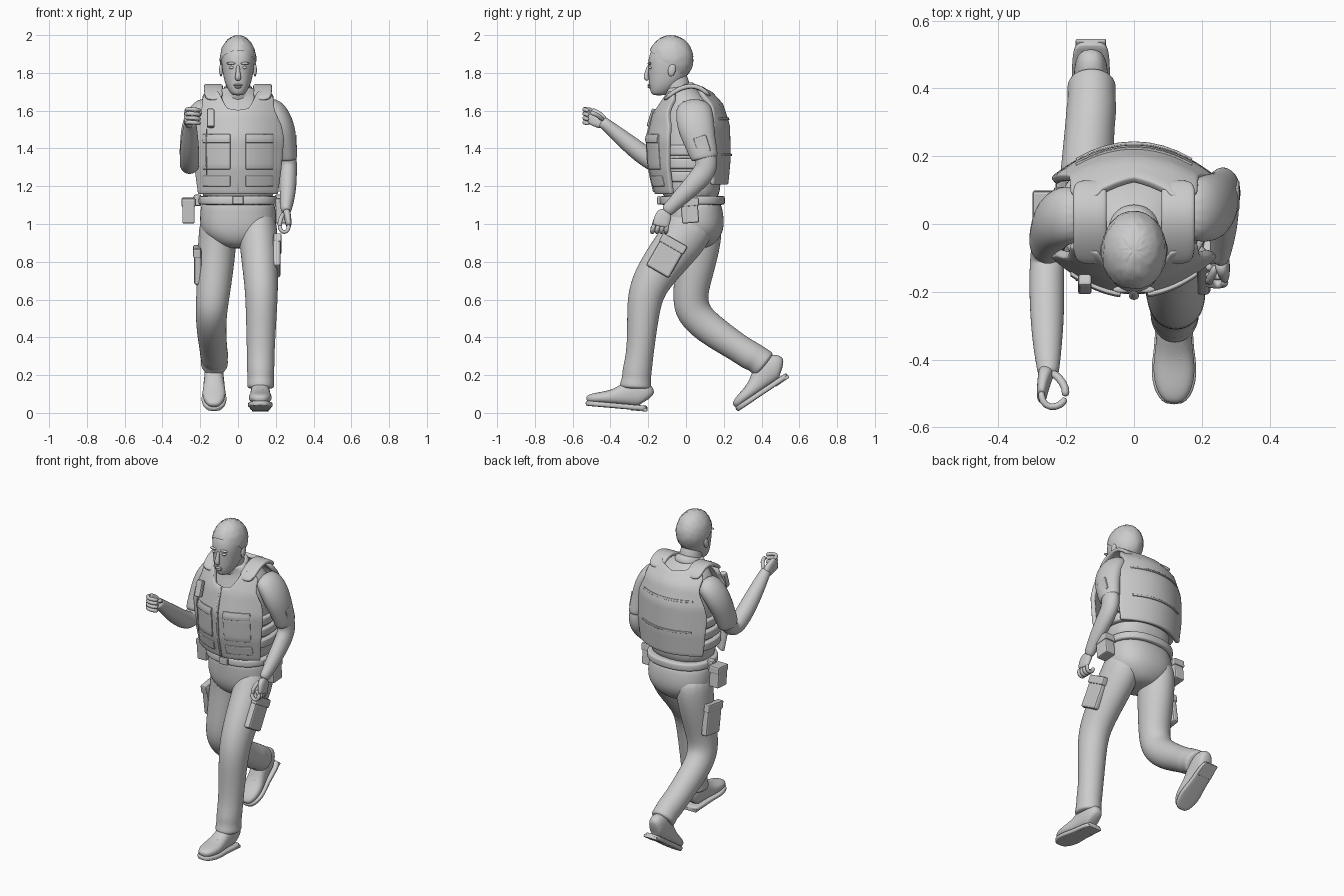
import bpy, bmesh, math, random
from mathutils import Vector, Matrix

random.seed(4)
X, Y, Z = Vector((1, 0, 0)), Vector((0, 1, 0)), Vector((0, 0, 1))


def finish(bm, name, sub=0, smooth=True):
    bmesh.ops.recalc_face_normals(bm, faces=bm.faces)
    me = bpy.data.meshes.new(name)
    bm.to_mesh(me)
    bm.free()
    for p in me.polygons:
        p.use_smooth = smooth
    ob = bpy.data.objects.new(name, me)
    bpy.context.collection.objects.link(ob)
    if sub:
        ob.modifiers.new("sub", "SUBSURF").levels = sub
        ob.modifiers["sub"].render_levels = sub
    return ob


def loft(name, rings, ref=X, p=2.0, n=16, flat=False, sub=2):
    """Skin of rings (x, y, z, half width along ref, other half width)."""
    bm = bmesh.new()
    pts = [Vector(r[:3]) for r in rings]
    loops = []
    for i, r in enumerate(rings):
        if flat:
            a, b = X, Y
        else:
            t = (pts[min(i + 1, len(pts) - 1)] - pts[max(i - 1, 0)]).normalized()
            a = (ref - t * ref.dot(t)).normalized()
            b = t.cross(a)
        loop = []
        for k in range(n):
            c, s = math.cos(2 * math.pi * k / n), math.sin(2 * math.pi * k / n)
            c = math.copysign(abs(c) ** (2 / p), c)
            s = math.copysign(abs(s) ** (2 / p), s)
            loop.append(bm.verts.new(pts[i] + a * c * r[3] + b * s * r[4]))
        loops.append(loop)
    for l0, l1 in zip(loops, loops[1:]):
        for k in range(n):
            bm.faces.new((l0[k], l0[(k + 1) % n], l1[(k + 1) % n], l1[k]))
    bm.faces.new(loops[0])
    bm.faces.new(loops[-1])
    return finish(bm, name, sub)


def stack(name, rows, p=2.3):
    """Horizontal sections (z, half width, front y, back y)."""
    return loft(name, [(0, (f + b) / 2, z, w, (b - f) / 2) for z, w, f, b in rows], p=p, n=24, flat=True)


def tube(name, pts, r, ref=X, n=8):
    return loft(name, [(*q, r, r) for q in pts], ref=ref, n=n, sub=1)


def blob(name, loc, scale, rot=0):
    bm = bmesh.new()
    bmesh.ops.create_uvsphere(bm, u_segments=24, v_segments=14, radius=1)
    m = Matrix.Translation(loc) @ Matrix.Rotation(rot, 4, 'X') @ Matrix.Diagonal((*scale, 1))
    bm.transform(m)
    return finish(bm, name)


def box(name, loc, size, rot=0, bev=.008):
    bm = bmesh.new()
    bmesh.ops.create_cube(bm, size=1)
    bm.transform(Matrix.Translation(loc) @ Matrix.Rotation(rot, 4, 'X') @ Matrix.Diagonal((*size, 1)))
    bmesh.ops.bevel(bm, geom=bm.edges[:], offset=bev, segments=2, affect='EDGES', profile=.5)
    return finish(bm, name, smooth=False)


def curve(t, tab):
    for (a, va), (b, vb) in zip(tab, tab[1:]):
        if t <= b:
            return va + (vb - va) * max(0, (t - a) / (b - a))
    return tab[-1][1]


def panel(name, fn, nu, nv, thick):
    """Curved sheet fn(u, v) with thickness and softened rim."""
    bm = bmesh.new()
    g = [[bm.verts.new(fn(i / nu, j / nv)) for i in range(nu + 1)] for j in range(nv + 1)]
    for j in range(nv):
        for i in range(nu):
            bm.faces.new((g[j][i], g[j][i + 1], g[j + 1][i + 1], g[j + 1][i]))
    ob = finish(bm, name)
    so = ob.modifiers.new("solid", "SOLIDIFY")
    so.thickness, so.offset = thick, 0
    be = ob.modifiers.new("bevel", "BEVEL")
    be.width, be.segments, be.angle_limit = thick * .25, 2, math.radians(50)
    return ob


# Head, hair and face
stack("head", [(1.68, .028, -.178, -.11), (1.70, .046, -.188, -.08), (1.73, .063, -.195, -.04), (1.77, .076, -.198, 0),
               (1.82, .085, -.2, .02), (1.86, .089, -.202, .03), (1.91, .087, -.191, .028),
               (1.95, .07, -.16, .0), (1.975, .045, -.13, -.03)], p=2.15)
loft("neck", [(0, -.02, 1.64, .075, .08), (0, -.05, 1.72, .064, .07), (0, -.07, 1.82, .062, .07)])
bm = bmesh.new()
bmesh.ops.create_uvsphere(bm, u_segments=48, v_segments=30, radius=1)
for v in bm.verts:
    v.co *= 1 + random.uniform(-.012, .018)
bm.transform(Matrix.Translation((0, -.08, 1.874)) @ Matrix.Diagonal((.096, .119, .124, 1)))
bmesh.ops.bisect_plane(bm, geom=bm.verts[:] + bm.edges[:] + bm.faces[:], plane_co=(0, -.195, 1.92),
                       plane_no=(0, .6, .8), clear_inner=True)
finish(bm, "hair")
loft("nose", [(0, -.196, 1.845, .009, .008), (0, -.208, 1.80, .012, .012), (0, -.214, 1.775, .018, .015),
              (0, -.2, 1.76, .015, .012)], n=10)
for s in (-1, 1):
    blob("ear", (s * .09, -.075, 1.815), (.01, .02, .034), -.2)
    blob("eye", (s * .034, -.188, 1.828), (.015, .01, .008))
    blob("brow", (s * .036, -.193, 1.85), (.026, .01, .007))
blob("upper_lip", (0, -.194, 1.736), (.024, .011, .006))
blob("lower_lip", (0, -.192, 1.725), (.02, .012, .007))

# Shirt torso and collar
stack("shirt", [(1.1, .19, -.12, .17), (1.2, .195, -.13, .185), (1.35, .2, -.155, .19), (1.5, .203, -.155, .19),
                (1.6, .19, -.12, .16), (1.66, .155, -.1, .12), (1.70, .11, -.1, .075), (1.73, .075, -.11, .04)])
loft("collar", [(0, -.015, 1.67, .09, .095), (0, -.03, 1.71, .08, .085), (0, -.038, 1.735, .074, .08)])

# Vest plates follow these front and back surfaces
FY = [(1.15, -.15), (1.3, -.185), (1.45, -.195), (1.58, -.165), (1.68, -.115), (1.74, -.06)]
BY = [(1.2, .21), (1.35, .224), (1.52, .22), (1.63, .185), (1.7, .12), (1.75, .07)]
W = [(1.15, .205), (1.3, .225), (1.45, .238), (1.52, .225), (1.6, .188), (1.75, .18)]
FTOP = [(0, 1.6), (.3, 1.61), (.42, 1.65), (.55, 1.7), (.88, 1.69), (1, 1.66)]
BTOP = [(0, 1.69), (.5, 1.71), (.6, 1.725), (.88, 1.71), (1, 1.67)]


def front(x, z, off=0):
    return Vector((x, curve(z, FY) + 1.9 * x * x - off, z))


def back(x, z, off=0):
    return Vector((x, curve(z, BY) - 1.7 * x * x + off, z))


def plate(name, surf, top, zb):
    def fn(u, v):
        u = 2 * u - 1
        z = zb + v * (curve(abs(u), top) - zb)
        return surf(u * curve(z, W), z)
    return panel(name, fn, 28, 22, .026)


def patch(name, surf, x0, x1, z0, z1, off=.014, thick=.012):
    return panel(name, lambda u, v: surf(x0 + u * (x1 - x0), z0 + v * (z1 - z0), off), 8, 6, thick)


plate("vest_front", front, FTOP, 1.16)
plate("vest_back", back, BTOP, 1.21)
patch("zip", front, -.006, .006, 1.17, 1.6)
for s in (-1, 1):
    xa, xb = sorted((s * .04, s * .185))
    patch("chest_pocket", front, xa, xb, 1.29, 1.47)
    patch("chest_flap", front, xa, xb, 1.43, 1.475, .019)
    patch("lower_pocket", front, xa, xb, 1.2, 1.255)
    loft("shoulder_strap", [(s * .128, -.12, 1.655, .05, .012), (s * .13, -.05, 1.712, .05, .013),
                            (s * .13, .02, 1.735, .05, .014), (s * .13, .08, 1.722, .05, .013),
                            (s * .13, .13, 1.675, .05, .012)], p=4)
for z in (1.36, 1.55):
    patch("back_seam", back, -.17, .17, z, z + .012)
for z in (1.25, 1.32, 1.39):
    stack("side_strap", [(z - .03, .217, -.14, .19), (z - .026, .222, -.145, .195),
                         (z + .026, .224, -.145, .195), (z + .03, .219, -.14, .19)], p=2.5)
box("radio", (-.145, -.178, 1.56), (.04, .035, .1), -.3)
tube("radio_cable", [(-.165, -.165, 1.51), (-.172, -.165, 1.4), (-.165, -.155, 1.25)], .004)

# Hips, belt and pouches
stack("hips", [(1.14, .19, -.12, .175), (1.08, .2, -.12, .195), (1.0, .205, -.12, .205), (.94, .185, -.11, .19),
               (.89, .12, -.08, .15), (.87, .06, -.03, .1)])
stack("belt", [(1.1, .2, -.135, .2), (1.104, .212, -.142, .208), (1.146, .21, -.14, .208), (1.15, .2, -.132, .2)])
box("buckle", (0, -.143, 1.125), (.06, .02, .045))
for s, x, y in ((-1, .262, .05), (1, .232, .02)):
    box("belt_pouch", (s * x, y, 1.07), (.066, .09, .13), .08)
    box("pouch_flap", (s * x, y, 1.115), (.074, .097, .045), .08)
    box("pouch_loop", (s * .215, y, 1.125), (.04, .04, .06))

# Trouser legs: front leg on +x, trailing leg on -x
loft("front_trouser_leg", [(.1, .06, 1.06, .1, .13), (.107, -.0, .94, .105, .13), (.115, -.1, .82, .1, .118),
                           (.122, -.185, .7, .092, .105), (.125, -.222, .6, .087, .095), (.122, -.232, .45, .08, .08),
                           (.12, -.245, .3, .074, .073), (.12, -.26, .22, .074, .08), (.12, -.262, .18, .07, .077),
                           (.12, -.268, .145, .074, .086), (.12, -.268, .125, .07, .082)])
loft("rear_trouser_leg", [(-.1, .06, 1.06, .1, .13), (-.108, .07, .93, .104, .125), (-.118, .05, .79, .1, .11),
                          (-.13, .025, .65, .092, .095), (-.14, .025, .55, .086, .1), (-.142, .085, .475, .082, .09),
                          (-.137, .19, .4, .078, .083), (-.13, .29, .335, .074, .075), (-.125, .345, .3, .076, .08),
                          (-.125, .37, .29, .071, .074), (-.125, .405, .262, .074, .08), (-.125, .42, .25, .07, .075)])
for x, y, z, r in ((.205, -.105, .83, -.52), (-.212, .045, .78, .15)):
    d = Matrix.Rotation(r, 3, 'X') @ Vector((0, 0, .075))
    box("cargo_pocket", (x, y, z), (.04, .14, .19), r, .012)
    box("cargo_flap", (x + math.copysign(.004, x), y + d.y, z + d.z), (.042, .148, .05), r)

# Boots, built heel at origin and toe to -y
FOOT = [(-.005, .03, .1), (-.02, .046, .145), (-.07, .052, .165), (-.12, .052, .14), (-.17, .055, .104),
        (-.22, .063, .082), (-.27, .06, .07), (-.31, .045, .058), (-.332, .022, .042)]
for side, loc, ang in (("front", (.118, -.2, .006), -5), ("rear", (-.127, .552, .19), 34)):
    m = Matrix.Translation(loc) @ Matrix.Rotation(math.radians(ang), 4, 'X')
    parts = [loft(side + "_boot", [(0, y, .015 + h / 2, w, h / 2 - .005) for y, w, h in FOOT], p=2.4),
             loft(side + "_sole", [(0, y * 1.01, .017, w * 1.08, .014) for y, w, h in FOOT], p=5, sub=1),
             box(side + "_heel", (0, -.05, .009), (.09, .09, .018), 0, .005)]
    for y in (-.125, -.15, -.175, -.2):
        h = curve(-y, [(-a, c) for a, b, c in FOOT]) + .012
        parts.append(tube(side + "_lace", [(-.032, y, h - .012), (0, y, h), (.032, y - .012, h - .012)], .004, Y))
    for ob in parts:
        ob.matrix_world = m

# Sleeves and arms
loft("raised_sleeve", [(-.14, .03, 1.63, .07, .05), (-.195, .03, 1.605, .09, .065), (-.235, .01, 1.53, .088, .066),
                       (-.25, -.025, 1.44, .075, .058), (-.256, -.055, 1.36, .07, .056),
                       (-.256, -.06, 1.345, .064, .05)], ref=Y)
loft("raised_arm", [(-.25, -.03, 1.42, .048, .052), (-.255, -.075, 1.32, .05, .056), (-.257, -.12, 1.305, .052, .056),
                    (-.257, -.2, 1.345, .053, .055), (-.256, -.29, 1.415, .05, .05), (-.255, -.37, 1.482, .042, .04),
                    (-.253, -.425, 1.528, .034, .032), (-.253, -.45, 1.545, .03, .034)])
loft("lowered_sleeve", [(.14, .04, 1.63, .08, .05), (.195, .042, 1.605, .1, .066), (.238, .05, 1.52, .102, .066),
                        (.256, .075, 1.43, .085, .056), (.264, .098, 1.355, .075, .053),
                        (.265, .1, 1.34, .068, .047)], ref=Y)
loft("lowered_arm", [(.26, .085, 1.42, .046, .058), (.265, .112, 1.33, .048, .062), (.266, .1, 1.275, .047, .062),
                     (.265, .045, 1.215, .046, .055), (.262, -.02, 1.15, .042, .047), (.256, -.08, 1.09, .032, .036),
                     (.253, -.11, 1.06, .026, .036)])
box("sleeve_badge", (.302, .085, 1.42), (.018, .07, .09), .3, .006)

# Curled hands
loft("raised_palm", [(-.255, -.425, 1.525, .026, .03), (-.265, -.46, 1.55, .02, .044), (-.272, -.5, 1.572, .016, .045),
                     (-.272, -.515, 1.58, .013, .04)], p=2.5)
loft("lowered_palm", [(.254, -.1, 1.07, .022, .034), (.262, -.122, 1.04, .02, .046), (.268, -.132, 1.0, .016, .045),
                      (.268, -.135, .985, .013, .04)], p=2.5)
for i in range(4):
    z, y = 1.608 - i * .023, -.178 + i * .024
    tube("raised_finger", [(-.274, -.49, z - .006), (-.272, -.525, z), (-.248, -.543, z), (-.215, -.535, z - .003),
                           (-.2, -.512, z - .008)], .012, Z)
    tube("lowered_finger", [(.268, y + .01, 1.0), (.268, y, .968), (.246, y, .952), (.224, y, .966),
                            (.218, y + .004, .995)], .013, Y)
tube("raised_thumb", [(-.245, -.435, 1.545), (-.218, -.455, 1.568), (-.2, -.485, 1.585), (-.203, -.51, 1.59)], .013, Z)
tube("lowered_thumb", [(.245, -.12, 1.06), (.228, -.155, 1.035), (.22, -.17, 1.005), (.222, -.168, .98)], .013)
